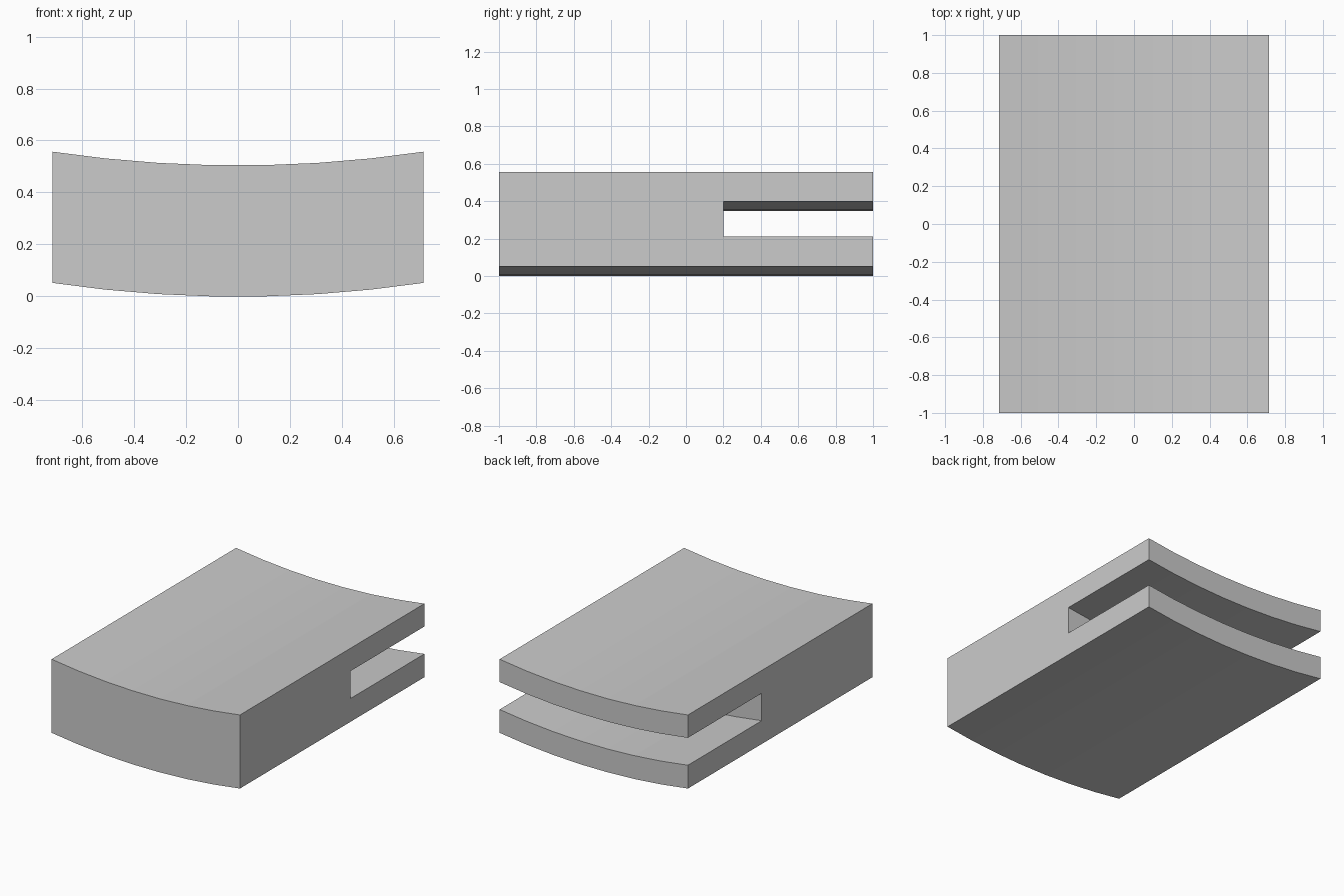
import bpy, bmesh, math

cube = bpy.data.objects.get("Cube")
if cube:
    bpy.data.objects.remove(cube, do_unlink=True)

HALF_WIDTH, SAG, SEGMENTS = 0.715, 0.053, 7

grey = bpy.data.materials.new("plain grey")
grey.use_nodes = True
color = (0.6, 0.6, 0.6, 1)
grey.diffuse_color = color
grey.node_tree.nodes["Principled BSDF"].inputs["Base Color"].default_value = color

# Side profile (y, z): solid block with a slot open to the back
profile = [(-1, 0), (1, 0), (1, 0.16), (0.2, 0.16),
           (0.2, 0.348), (1, 0.348), (1, 0.505), (-1, 0.505)]

# Shallow arc across the width, lowest in the middle
radius = (HALF_WIDTH ** 2 + SAG ** 2) / (2 * SAG)
half_angle = math.asin(HALF_WIDTH / radius)
angles = [half_angle * (2 * i / SEGMENTS - 1) for i in range(SEGMENTS + 1)]
lowest = min(radius * (1 - math.cos(a)) for a in angles)

# Sweep the profile along the arc
bm = bmesh.new()
rings = []
for a in angles:
    x, lift = radius * math.sin(a), radius * (1 - math.cos(a)) - lowest
    rings.append([bm.verts.new((x, y, z + lift)) for y, z in profile])
n = len(profile)
for r, s in zip(rings, rings[1:]):
    for i in range(n):
        j = (i + 1) % n
        bm.faces.new((r[i], r[j], s[j], s[i]))
# Flat side walls
bm.faces.new(rings[0])
bm.faces.new(rings[-1])
bmesh.ops.recalc_face_normals(bm, faces=bm.faces[:])

mesh = bpy.data.meshes.new("slotted_curved_block")
bm.to_mesh(mesh)
bm.free()
mesh.materials.append(grey)
block = bpy.data.objects.new("slotted_curved_block", mesh)
bpy.context.collection.objects.link(block)
